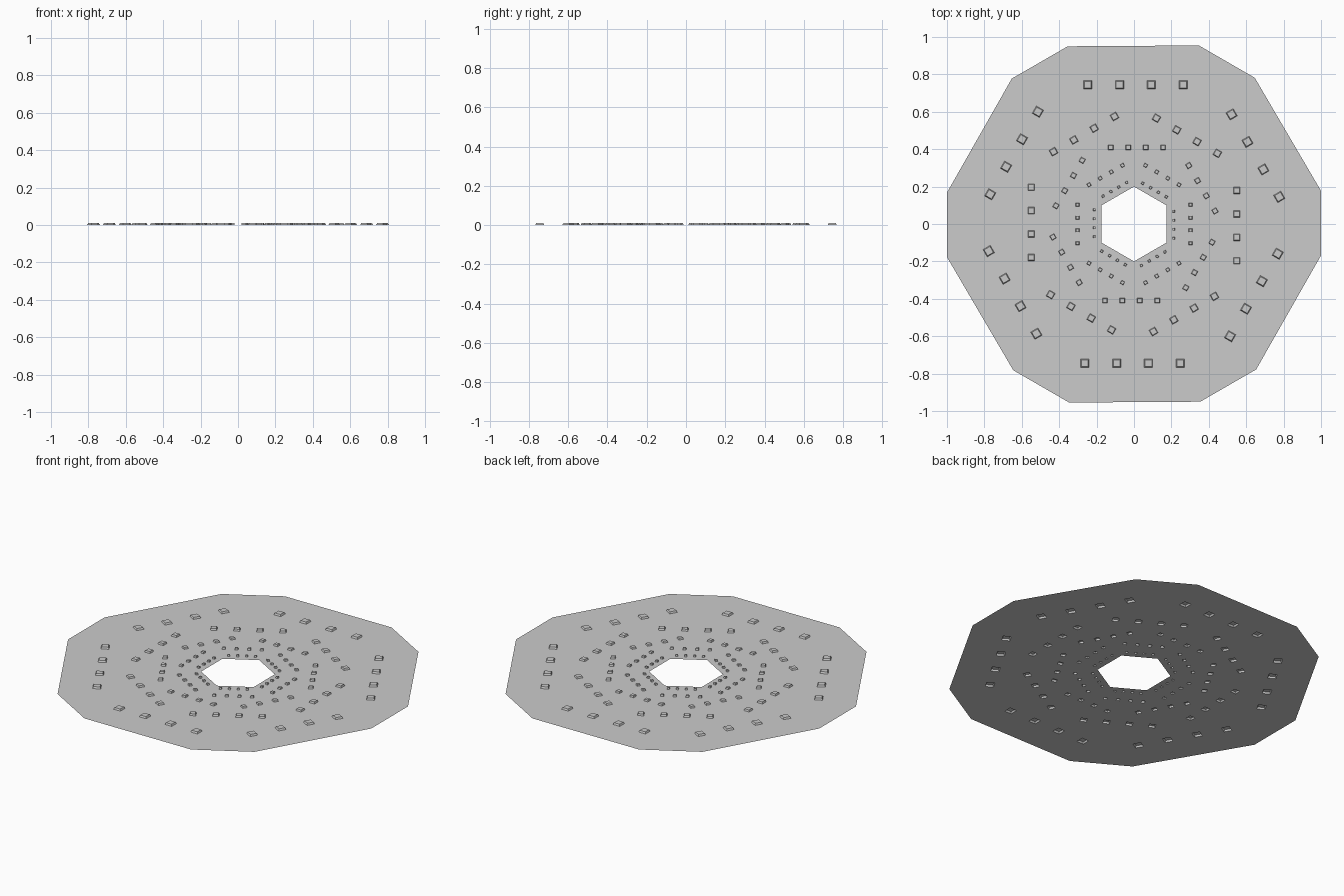
import bpy, bmesh
from math import radians, sqrt
from mathutils import Matrix, Vector

if "Cube" in bpy.data.objects:
    bpy.data.objects.remove(bpy.data.objects["Cube"])

BOX_TOP = 0.01   # height of the raised blocks
TAPER = 0.8      # block top size relative to its base

# rows of blocks: (distance from centre, first facing angle, sideways drift, block size)
ROWS = [
    (0.745, 30, -0.008, 0.045),
    (0.55, 0, -0.009, 0.036),
    (0.41, 30, -0.016, 0.027),
    (0.302, 0, 0.0, 0.019),
    (0.212, 0, -0.004, 0.014),
]

bm = bmesh.new()


def spin(angle):
    return Matrix.Rotation(radians(angle), 3, 'Z')


def loop(points):
    """Closed ring of edges through the points."""
    verts = [bm.verts.new(p) for p in points]
    edges = [bm.edges.new((verts[i], verts[(i + 1) % len(verts)]))
             for i in range(len(verts))]
    return verts, edges


def square(mat, dist, side, size, z):
    h = size / 2
    return [mat @ Vector((dist + dx * h, side + dy * h, z))
            for dx, dy in ((-1, -1), (1, -1), (1, 1), (-1, 1))]


# outer rim: short sides at 0, 60, ... degrees joined by long sides
rim = []
for k in range(6):
    for y in (-0.168, 0.177):
        p = spin(60 * k) @ Vector((1.0, y, 0))
        rim.append(p)
flat_edges = loop(rim)[1]

# hexagonal centre opening
flat_edges += loop([spin(30 + 60 * k) @ Vector((0.2, 0, 0)) for k in range(6)])[1]

# base outlines of the blocks, four per side and six sides per row
bases = []
for dist, start, drift, size in ROWS:
    for k in range(6):
        mat = spin(start + 60 * k)
        for i in (-1.5, -0.5, 0.5, 1.5):
            side = i * dist * 0.228 + drift
            verts, edges = loop(square(mat, dist, side, size, 0))
            flat_edges += edges
            bases.append((verts, square(mat, dist, side, size * TAPER, BOX_TOP)))

# flat sheet with openings under each block
bmesh.ops.triangle_fill(bm, edges=flat_edges, use_beauty=True, normal=(0, 0, 1))

# hollow tapered blocks rising from the sheet
for verts, top in bases:
    tops = [bm.verts.new(p) for p in top]
    bm.faces.new(tops)
    for i in range(4):
        j = (i + 1) % 4
        bm.faces.new((verts[i], verts[j], tops[j], tops[i]))

bm.normal_update()
for f in bm.faces:
    if f.normal.z < 0:
        f.normal_flip()

# centre on the vertical extents
ys = [v.co.y for v in bm.verts]
bmesh.ops.translate(bm, verts=bm.verts, vec=(0, -(max(ys) + min(ys)) / 2, 0))

mesh = bpy.data.meshes.new("studded_plate")
bm.to_mesh(mesh)
bm.free()
plate = bpy.data.objects.new("studded_plate", mesh)
bpy.context.collection.objects.link(plate)
